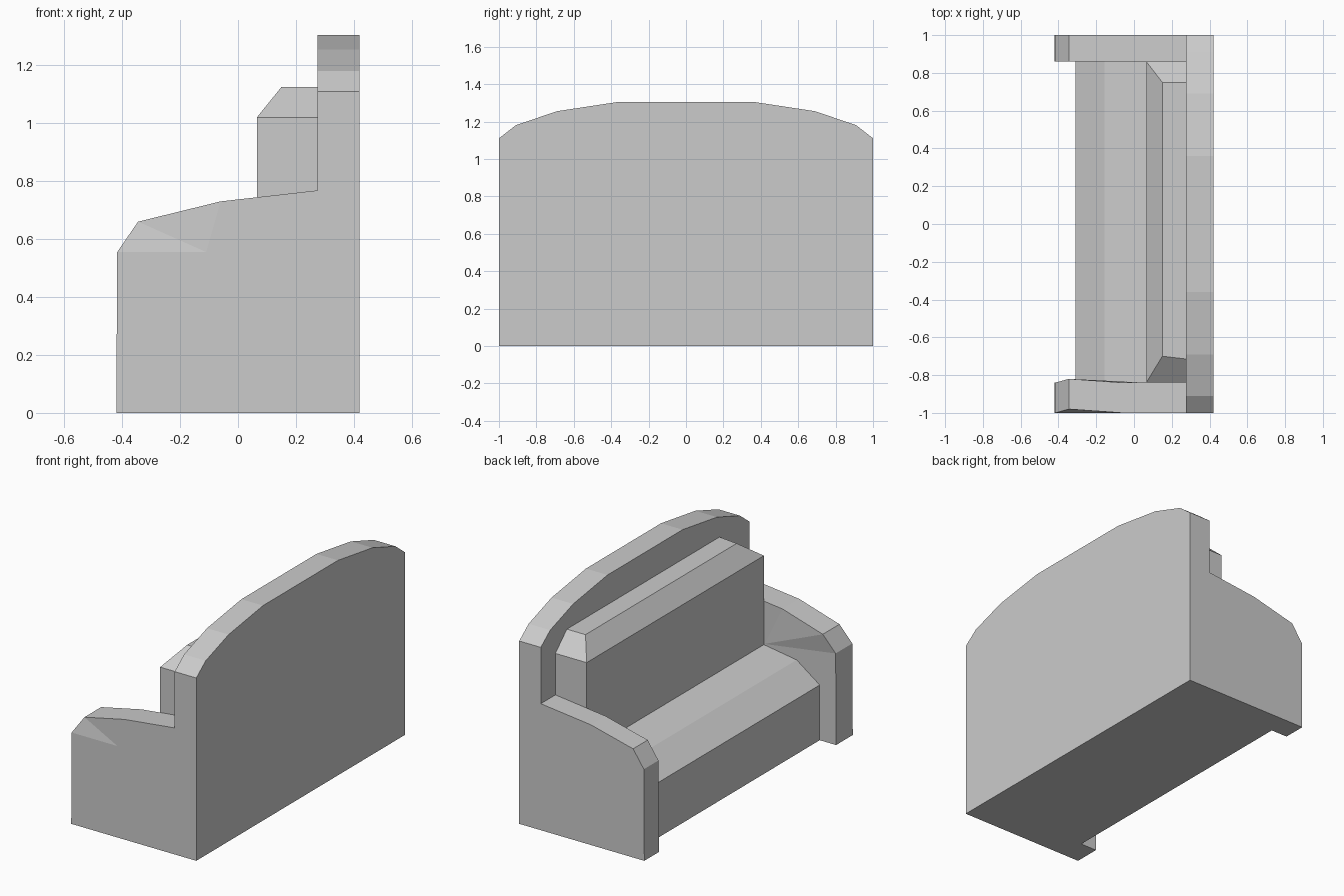
import bpy, bmesh

if "Cube" in bpy.data.objects:
    bpy.data.objects.remove(bpy.data.objects["Cube"])


def make_object(name, verts, faces):
    mesh = bpy.data.meshes.new(name)
    mesh.from_pydata(verts, [], faces)
    bm = bmesh.new()
    bm.from_mesh(mesh)
    bmesh.ops.recalc_face_normals(bm, faces=bm.faces)
    bm.to_mesh(mesh)
    bm.free()
    obj = bpy.data.objects.new(name, mesh)
    bpy.context.collection.objects.link(obj)
    return obj


def prism(name, start, end):
    """Join two matching outlines with side walls and end caps."""
    n = len(start)
    walls = [(i, (i + 1) % n, n + (i + 1) % n, n + i) for i in range(n)]
    caps = [tuple(range(n)), tuple(range(n, 2 * n))]
    return make_object(name, start + end, walls + caps)


# Arched back panel
half_arch = [(1, 0), (1, 1.11), (0.91, 1.18), (0.69, 1.255), (0.36, 1.305)]
arch = half_arch + [(-y, z) for y, z in reversed(half_arch)]
prism("back_panel", [(0.275, y, z) for y, z in arch],
      [(0.42, y, z) for y, z in arch])

# Seat block with sloped front edge
seat = [(-0.31, 0), (-0.31, 0.335), (-0.155, 0.446), (0.065, 0.48),
        (0.275, 0.48), (0.275, 0)]
prism("seat", [(x, -0.84, z) for x, z in seat],
      [(x, 0.86, z) for x, z in seat])

# Far arm, a plain extruded side profile
arm = [(-0.42, 0), (-0.417, 0.555), (-0.345, 0.66), (-0.06, 0.73),
       (0.275, 0.768), (0.275, 0)]
prism("arm_left", [(x, 0.86, z) for x, z in arm],
      [(x, 1, z) for x, z in arm])

# Near arm, whose upper front corner leans slightly inward
lean = [0, 0, 0.02, 0, 0, 0]
verts = []
for y, fold in ((-1, (-0.11, 0.555)), (-0.84, (0.062, 0.485))):
    verts += [(x, y + d, z) for (x, z), d in zip(arm, lean)]
    verts.append((fold[0], y, fold[1]))
faces = [(i, (i + 1) % 6, 7 + (i + 1) % 6, 7 + i) for i in range(6)]
for k in (0, 7):
    faces += [(k, k + 1, k + 6, k + 5), (k + 6, k + 3, k + 4, k + 5),
              (k + 1, k + 2, k + 6), (k + 2, k + 3, k + 6)]
make_object("arm_right", verts, faces)

# Back cushion: upright box with chamfered front and ends
rings = []
for z, front, back_y, front_y in (
        (0.45, 0.065, (-0.84, 0.86), (-0.84, 0.86)),
        (1.02, 0.065, (-0.84, 0.86), (-0.84, 0.86)),
        (1.125, 0.15, (-0.715, 0.75), (-0.70, 0.75))):
    rings += [(front, front_y[0], z), (0.28, back_y[0], z),
              (0.28, back_y[1], z), (front, front_y[1], z)]
faces = [(0, 1, 2, 3), (8, 9, 10, 11)]
for k in (0, 4):
    faces += [(k + i, k + (i + 1) % 4, k + 4 + (i + 1) % 4, k + 4 + i)
              for i in range(4)]
make_object("back_cushion", rings, faces)
